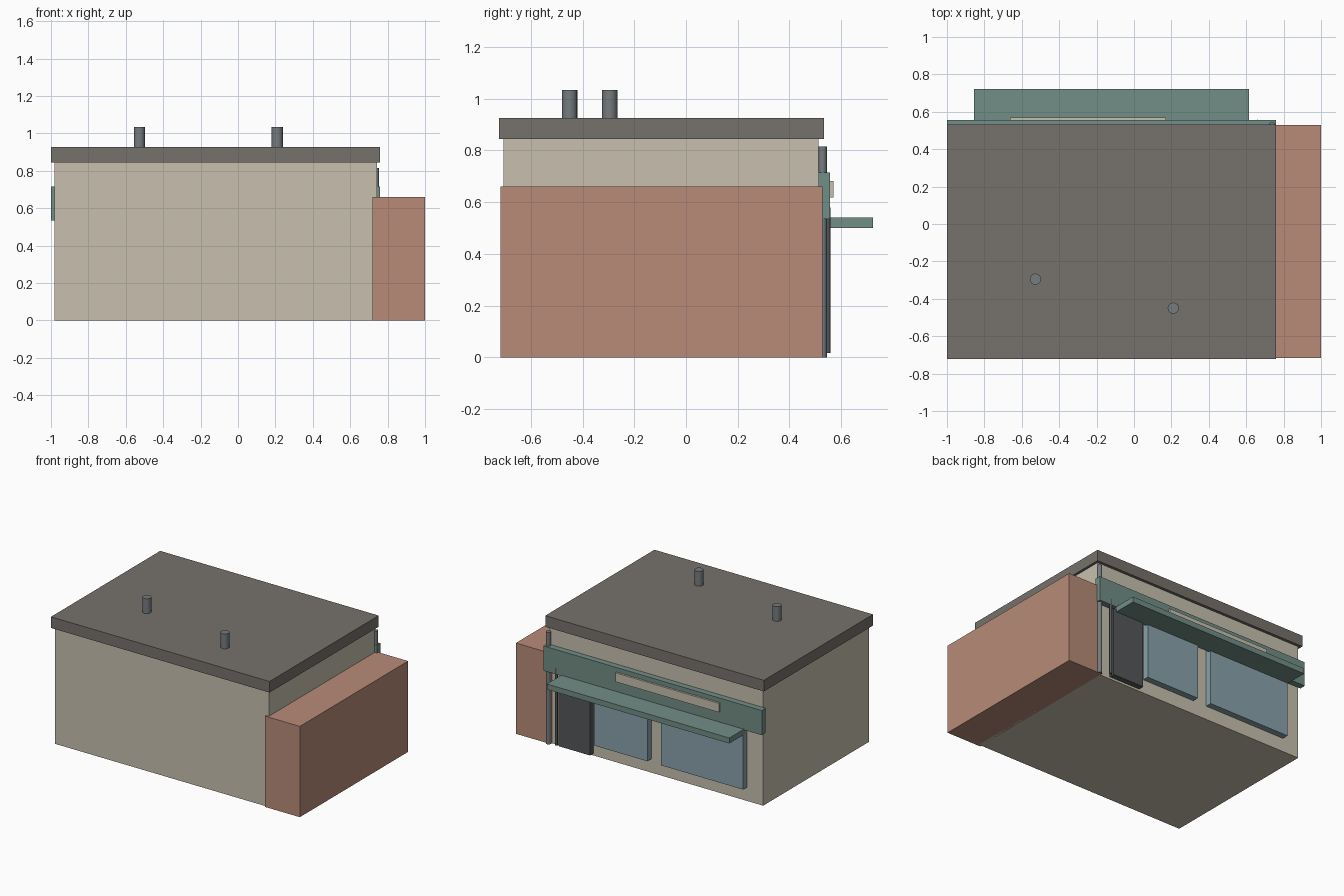
import bpy, bmesh

if "Cube" in bpy.data.objects:
    bpy.data.objects.remove(bpy.data.objects["Cube"])


def material(name, r, g, b):
    m = bpy.data.materials.new(name)
    m.diffuse_color = (r, g, b, 1)
    m.use_nodes = True
    m.node_tree.nodes["Principled BSDF"].inputs["Base Color"].default_value = m.diffuse_color
    return m


WALL = material("cream_wall", 0.58, 0.53, 0.43)
ROOF = material("roof_grey", 0.18, 0.165, 0.15)
BRICK = material("brick", 0.48, 0.26, 0.19)
GREEN = material("green_trim", 0.17, 0.27, 0.24)
METAL = material("pipe_metal", 0.18, 0.20, 0.21)
DARK = material("dark_door", 0.09, 0.095, 0.10)
GLASS = material("glass", 0.25, 0.36, 0.41)


def add_object(name, bm, mat):
    me = bpy.data.meshes.new(name)
    bm.to_mesh(me)
    bm.free()
    me.materials.append(mat)
    ob = bpy.data.objects.new(name, me)
    bpy.context.collection.objects.link(ob)
    return ob


def box(name, xs, ys, zs, mat):
    """Box from its min/max range on each axis."""
    bm = bmesh.new()
    bmesh.ops.create_cube(bm, size=1)
    for v in bm.verts:
        for i, (lo, hi) in enumerate((xs, ys, zs)):
            v.co[i] = hi if v.co[i] > 0 else lo
    return add_object(name, bm, mat)


def pipe(name, x, y, radius, zs, mat, sides=16):
    """Upright capped cylinder."""
    bm = bmesh.new()
    bmesh.ops.create_cone(bm, cap_ends=True, segments=sides, radius1=radius,
                          radius2=radius, depth=zs[1] - zs[0])
    bmesh.ops.translate(bm, verts=bm.verts, vec=(x, y, sum(zs) / 2))
    for f in bm.faces:
        f.smooth = len(f.verts) == 4
    for e in bm.edges:
        e.smooth = all(len(f.verts) == 4 for f in e.link_faces)
    return add_object(name, bm, mat)


# main volumes
box("main_building", (-0.98, 0.742), (-0.705, 0.512), (0, 0.85), WALL)
box("roof_slab", (-1, 0.76), (-0.723, 0.533), (0.845, 0.926), ROOF)
box("side_annex", (0.72, 1), (-0.717, 0.528), (0, 0.661), BRICK)

# roof vents
for i, (x, y) in enumerate(((-0.527, -0.295), (0.21, -0.45))):
    pipe(f"roof_vent_{i + 1}", x, y, 0.03, (0.92, 1.034), METAL)

# shop front: fascia, sign board, canopy
box("fascia_board", (-1, 0.76), (0.512, 0.556), (0.535, 0.715), GREEN)
box("sign_panel", (-0.663, 0.17), (0.55, 0.57), (0.617, 0.682), WALL)
box("canopy", (-0.855, 0.615), (0.54, 0.723), (0.50, 0.54), GREEN)

# windows
for i, xs in enumerate(((-0.08, 0.35), (-0.85, -0.19))):
    box(f"window_{i + 1}", xs, (0.505, 0.558), (0.10, 0.52), GLASS)

# door, door post and downpipe
box("door", (0.385, 0.638), (0.505, 0.553), (0.016, 0.52), DARK)
pipe("door_post", 0.66, 0.548, 0.01, (0.016, 0.58), DARK, 8)
pipe("downpipe", 0.738, 0.528, 0.017, (0, 0.815), METAL, 12)
